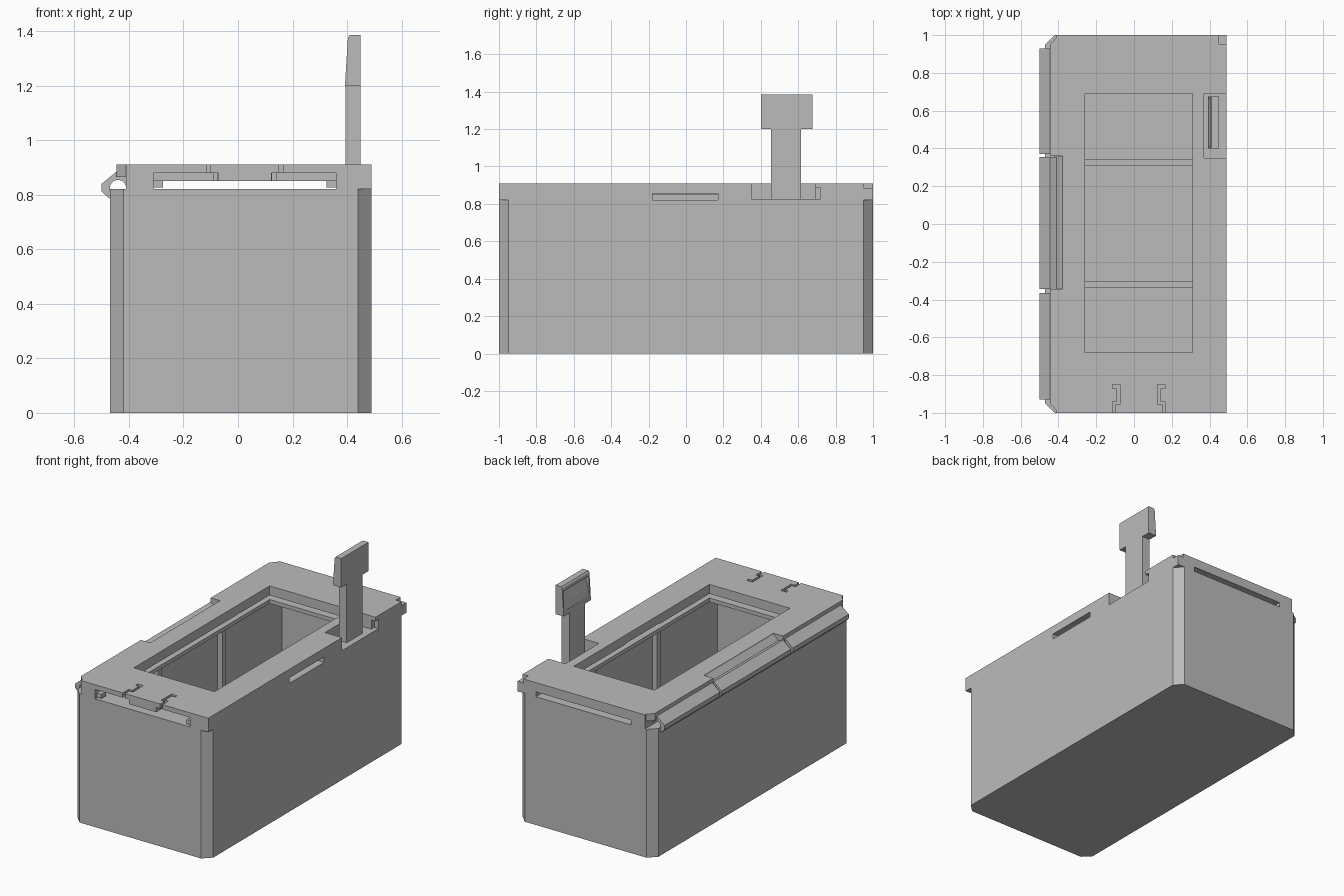
import bpy, bmesh, math
from mathutils import Vector

if "Cube" in bpy.data.objects:
    bpy.data.objects.remove(bpy.data.objects["Cube"], do_unlink=True)

grey = bpy.data.materials.new("plain grey")
grey.use_nodes = True
colour = (0.5, 0.5, 0.5, 1)
grey.diffuse_color = colour
grey.node_tree.nodes["Principled BSDF"].inputs["Base Color"].default_value = colour


def prism(name, profile, axis, lo, hi):
    """Extrude a profile along z (x, y points) or along y (x, z points)."""
    bm = bmesh.new()
    place = (lambda p, t: (p[0], p[1], t)) if axis == "z" else (lambda p, t: (p[0], t, p[1]))
    face = bm.faces.new([bm.verts.new(place(p, lo)) for p in profile])
    out = bmesh.ops.extrude_face_region(bm, geom=[face])
    moved = [v for v in out["geom"] if isinstance(v, bmesh.types.BMVert)]
    bmesh.ops.translate(bm, verts=moved, vec=Vector(place((0, 0), hi - lo)))
    bmesh.ops.recalc_face_normals(bm, faces=bm.faces)
    mesh = bpy.data.meshes.new(name)
    bm.to_mesh(mesh)
    bm.free()
    mesh.materials.append(grey)
    ob = bpy.data.objects.new(name, mesh)
    bpy.context.collection.objects.link(ob)
    return ob


def box(name, x0, x1, y0, y1, z0, z1):
    return prism(name, [(x0, y0), (x1, y0), (x1, y1), (x0, y1)], "z", z0, z1)


def combine(target, tool, operation="DIFFERENCE"):
    mod = target.modifiers.new("cut", "BOOLEAN")
    mod.operation, mod.object, mod.solver = operation, tool, "EXACT"
    bpy.context.view_layer.objects.active = target
    bpy.ops.object.modifier_apply(modifier=mod.name)
    bpy.data.objects.remove(tool, do_unlink=True)


def cut_box(target, *size):
    combine(target, box("cutter", *size))


# Tub with chamfered corners, a cavity and an opening in its top flange
L, R, C = -0.47, 0.49, 0.05
tub = prism("tub", [(L + C, -1), (R - C, -1), (R, -1 + C), (R, 1 - C),
                    (R - C, 1), (L + C, 1), (L, 1 - C), (L, -1 + C)], "z", 0, 0.82)
cut_box(tub, -0.36, 0.45, -0.96, 0.96, 0.04, 0.795)
cut_box(tub, -0.263, 0.313, -0.685, 0.695, 0.7, 0.9)

# Shallow ribs across the floor and up the side walls
for name, y in (("front_rib", -0.32), ("back_rib", 0.325)):
    rib = box(name, -0.365, 0.455, y - 0.018, y + 0.018, 0.035, 0.8)
    cut_box(rib, -0.325, 0.415, y - 0.1, y + 0.1, 0.07, 0.9)

# Lid plate with its left-hand hinge strip
lid = box("lid", -0.41, R, -1, 1, 0.82, 0.91)
combine(lid, prism("hinge_strip", [(-0.445, -0.95), (-0.40, -1), (-0.40, 1), (-0.445, 0.95)],
                   "z", 0.865, 0.91), "UNION")
cut_box(lid, -0.26, 0.31, -0.68, 0.69, 0.8, 1)
# Tunnel beneath the lid, open at the front and back, and the side slot
cut_box(lid, -0.31, 0.36, -1.1, 1.1, 0.8, 0.85)
cut_box(lid, 0.3, 0.6, -0.18, 0.17, 0.8, 0.855)
# Latch recess and corner notch
cut_box(lid, 0.37, 0.6, 0.35, 0.69, 0.826, 1)
cut_box(lid, 0.46, 0.6, 0.6, 0.72, 0.826, 0.885)
cut_box(lid, 0.45, 0.6, 0.95, 1.1, 0.885, 1)
# Slanted recess behind the middle hinge flap
combine(lid, prism("cutter", [(-0.375, 0.92), (-0.38, 0.905), (-0.415, 0.867),
                              (-0.46, 0.85), (-0.46, 0.92)], "y", -0.345, 0.36))

# Mirrored spring clip pockets and hooked slits at the front
MID = 0.025


def mirrored(side, a, b):
    return sorted((MID + side * a, MID + side * b))


for side, word in ((-1, "right"), (1, "left")):
    cut_box(lid, *mirrored(side, 0.097, 0.335), -1.1, -0.9, 0.84, 0.88)
    for a, b, y0, y1 in ((0.125, 0.14, -1.1, -0.94), (0.1, 0.14, -0.955, -0.94),
                         (0.1, 0.115, -0.95, -0.865), (0.1, 0.14, -0.87, -0.85)):
        cut_box(lid, *mirrored(side, a, b), y0, y1, 0.83, 1)
    box(word + "_clip_tab", *mirrored(side, 0.3, 0.337), -0.985, -0.94, 0.826, 0.852)

# Hinge flaps with an arched underside
arch = [(-0.44 - 0.03 * math.cos(math.pi * i / 12), 0.824 + 0.03 * math.sin(math.pi * i / 12))
        for i in range(13)]
flap = [(-0.405, 0.868), (-0.445, 0.885), (-0.5, 0.84), (-0.5, 0.812), (-0.471, 0.785)] + arch
for name, y0, y1 in (("front_flap", -0.93, -0.365), ("middle_flap", -0.345, 0.355),
                     ("back_flap", 0.37, 0.93)):
    prism(name, flap, "y", y0, y1)

# Upright latch: stem and head with a finger scoop
box("latch_stem", 0.395, 0.45, 0.455, 0.615, 0.822, 1.21)
head = prism("latch_head", [(0.392, 1.2), (0.45, 1.2), (0.45, 1.385), (0.41, 1.385),
                            (0.403, 1.375)], "y", 0.4, 0.675)
combine(head, prism("cutter", [(0.38, 1.23), (0.395, 1.23), (0.407, 1.28), (0.422, 1.335),
                               (0.422, 1.35), (0.38, 1.36)], "y", 0.41, 0.665))
